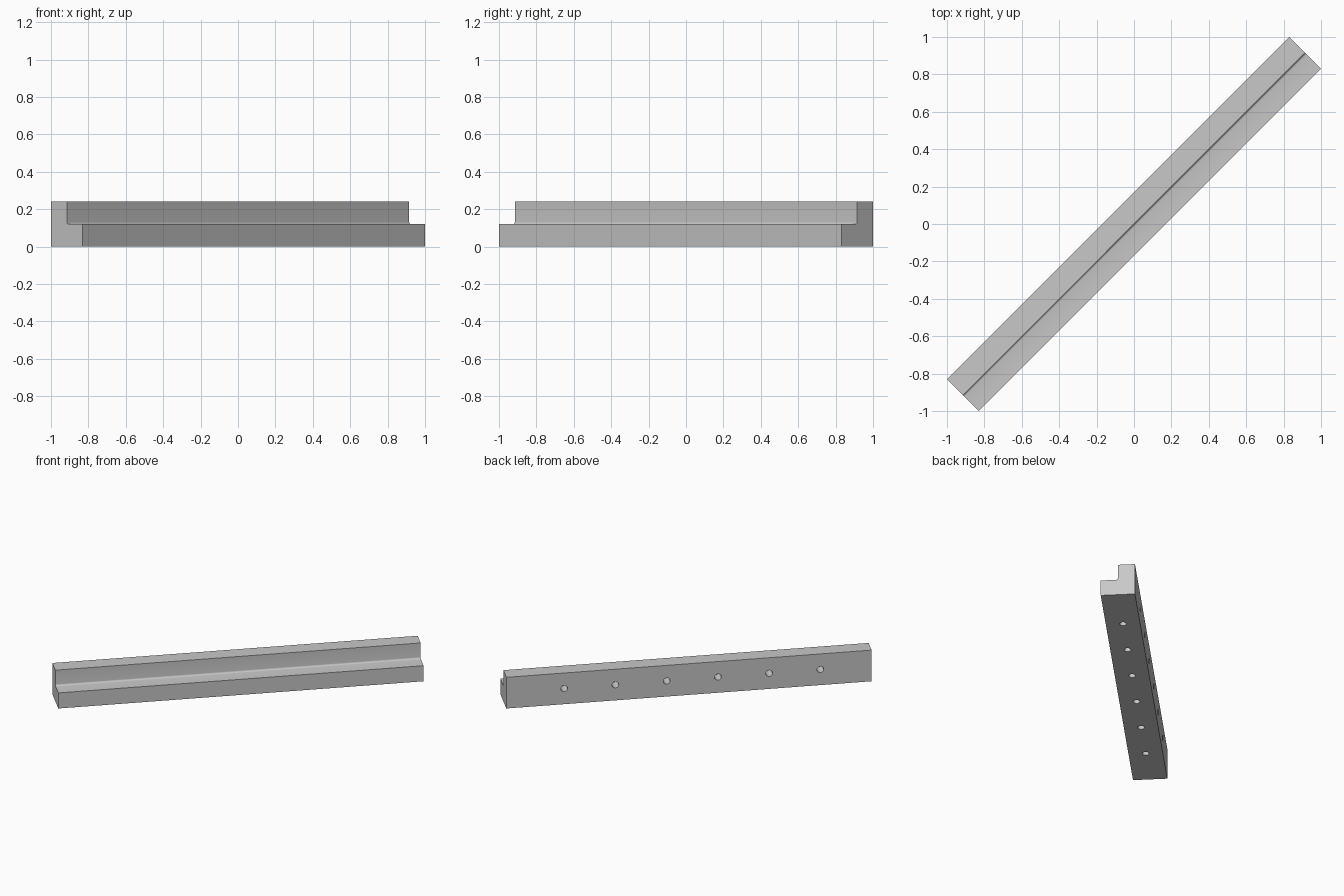
import bpy, bmesh, math
from mathutils import Matrix

if "Cube" in bpy.data.objects:
    bpy.data.objects.remove(bpy.data.objects["Cube"])

LENGTH, WIDTH, HEIGHT = 2.588, 0.24, 0.24
HALF = WIDTH / 2
FILLET = 0.012
HOLE_RADIUS, HOLE_DEPTH, HOLE_SPACING = 0.024, 0.09, 0.363
TURN = Matrix.Rotation(math.radians(45), 4, 'Z')

grey = bpy.data.materials.new("plain grey")
grey.diffuse_color = (0.58, 0.58, 0.58, 1)
grey.use_nodes = True
grey.node_tree.nodes["Principled BSDF"].inputs["Base Color"].default_value = grey.diffuse_color


def finish(bm, name):
    """Turn a bmesh into an object lying along the diagonal."""
    bmesh.ops.recalc_face_normals(bm, faces=bm.faces)
    bm.transform(TURN)
    mesh = bpy.data.meshes.new(name)
    bm.to_mesh(mesh)
    bm.free()
    mesh.materials.append(grey)
    obj = bpy.data.objects.new(name, mesh)
    bpy.context.collection.objects.link(obj)
    return obj


# Stepped rail: L profile with a small fillet in the inner corner
profile = [(-HALF, 0), (HALF, 0), (HALF, HEIGHT), (0, HEIGHT)]
for i in range(6):
    a = math.radians(90 * i / 5)
    profile.append((-FILLET + FILLET * math.cos(a), HEIGHT / 2 + FILLET - FILLET * math.sin(a)))
profile.append((-HALF, HEIGHT / 2))

bm = bmesh.new()
end = bm.faces.new([bm.verts.new((-LENGTH / 2, y, z)) for y, z in profile])
grown = bmesh.ops.extrude_face_region(bm, geom=[end], use_keep_orig=True)
moved = [v for v in grown["geom"] if isinstance(v, bmesh.types.BMVert)]
bmesh.ops.translate(bm, verts=moved, vec=(LENGTH, 0, 0))
rail = finish(bm, "stepped_rail")

# Blind screw holes in the back face and the underside
bm = bmesh.new()
for k in range(1, 7):
    x = -LENGTH / 2 + HOLE_SPACING * k
    for place in (Matrix.Translation((x, 0, 0)),
                  Matrix.Translation((x, HALF, HEIGHT / 2)) @ Matrix.Rotation(math.radians(90), 4, 'X')):
        bmesh.ops.create_cone(bm, cap_ends=True, segments=24, radius1=HOLE_RADIUS,
                              radius2=HOLE_RADIUS, depth=2 * HOLE_DEPTH, matrix=place)
cutter = finish(bm, "screw_hole_cutter")
cutter.hide_render = True
cutter.display_type = 'WIRE'

cut = rail.modifiers.new("screw_holes", 'BOOLEAN')
cut.operation = 'DIFFERENCE'
cut.solver = 'EXACT'
cut.object = cutter

# Apply the cut, drop the helper and smooth the round surfaces
bpy.context.view_layer.objects.active = rail
rail.select_set(True)
bpy.ops.object.modifier_apply(modifier=cut.name)
bpy.data.objects.remove(cutter)
bpy.ops.object.shade_smooth_by_angle(angle=math.radians(30))
